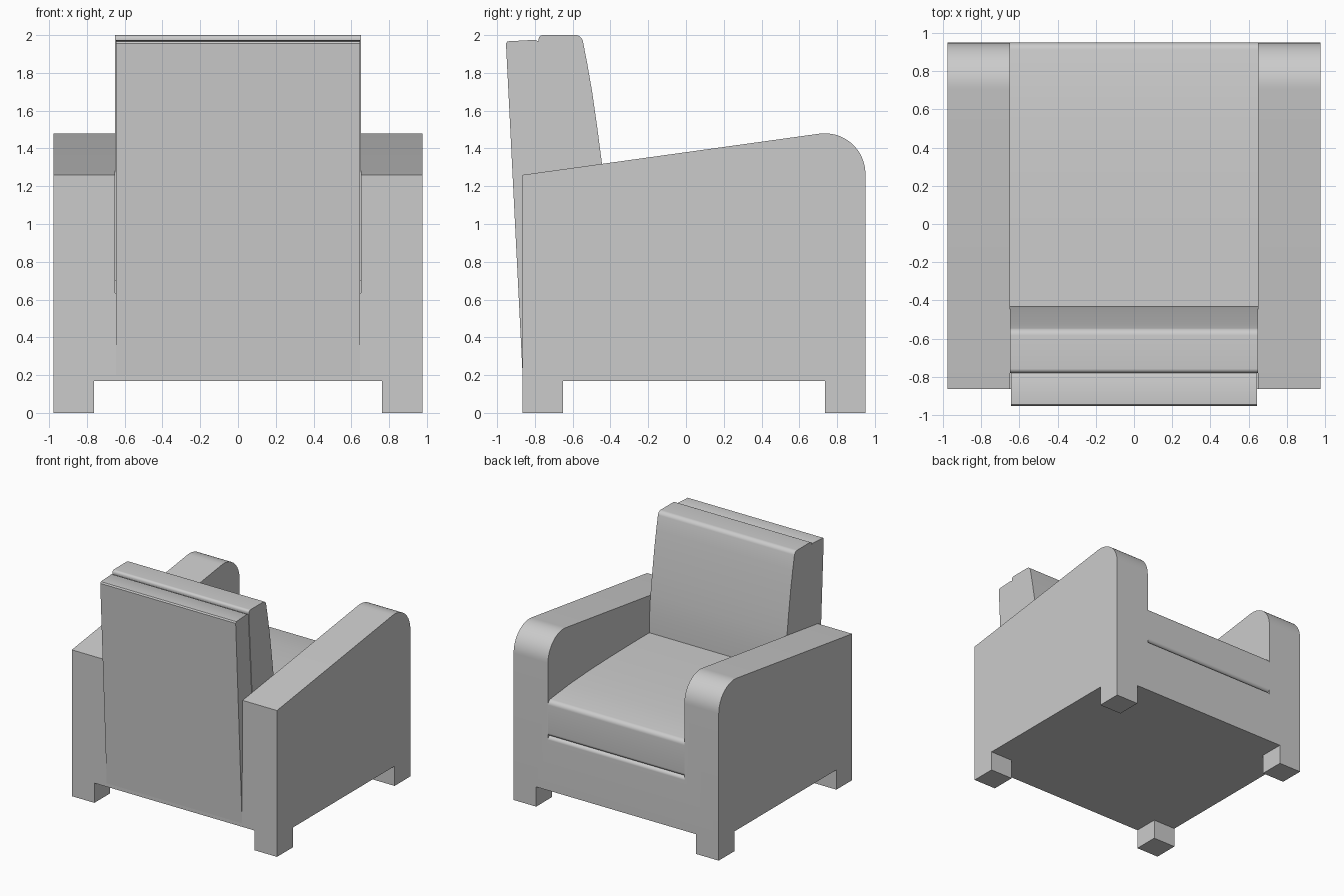
import bpy
import bmesh
from math import sin, cos, radians

if "Cube" in bpy.data.objects:
    bpy.data.objects.remove(bpy.data.objects["Cube"], do_unlink=True)

# Single upholstery colour
grey = bpy.data.materials.new("soft grey")
grey.use_nodes = True
colour = (0.6, 0.6, 0.6, 1)
grey.diffuse_color = colour
grey.node_tree.nodes["Principled BSDF"].inputs["Base Color"].default_value = colour

ARM_IN, ARM_OUT = 0.65, 0.977
BACK, FRONT = -0.865, 0.95
FLOOR, LEG = 0.17, 0.215


def arc(cy, cz, r, start, end, steps=8):
    """Points of a circular arc in the side plane."""
    angles = [radians(start + (end - start) * i / steps) for i in range(steps + 1)]
    return [(cy + r * cos(a), cz + r * sin(a)) for a in angles]


def extrude_profile(name, profile, x0, x1):
    """Extrude a side profile (y, z) from x0 to x1."""
    bm = bmesh.new()
    face = bm.faces.new([bm.verts.new((x0, y, z)) for y, z in profile])
    out = bmesh.ops.extrude_face_region(bm, geom=[face])
    moved = [v for v in out["geom"] if isinstance(v, bmesh.types.BMVert)]
    bmesh.ops.translate(bm, verts=moved, vec=(x1 - x0, 0, 0))
    bmesh.ops.recalc_face_normals(bm, faces=bm.faces)
    mesh = bpy.data.meshes.new(name)
    bm.to_mesh(mesh)
    bm.free()
    obj = bpy.data.objects.new(name, mesh)
    bpy.context.collection.objects.link(obj)
    mesh.materials.append(grey)
    return obj


def select_only(obj):
    bpy.ops.object.select_all(action="DESELECT")
    obj.select_set(True)
    bpy.context.view_layer.objects.active = obj


def smooth(obj):
    select_only(obj)
    bpy.ops.object.shade_smooth_by_angle(angle=radians(30))


# Seat base with a rounded upper front edge
base = extrude_profile(
    "chair_body",
    [(BACK, FLOOR), (FRONT, FLOOR)] + arc(FRONT - 0.03, 0.605, 0.03, 0, 90)
    + [(BACK, 0.635)], -ARM_IN, ARM_IN)

# Sloping arms with a rounded front, and square legs
arm_profile = ([(BACK, FLOOR), (FRONT, FLOOR)]
               + arc(FRONT - 0.215, 1.265, 0.215, 0, 97.5, 16) + [(BACK, 1.26)])
parts = []
for side, s in (("left", 1), ("right", -1)):
    parts.append(extrude_profile(side + "_arm", arm_profile, s * ARM_IN, s * ARM_OUT))
    for end, y in (("back", BACK), ("front", FRONT - LEG)):
        square = [(y, 0), (y + LEG, 0), (y + LEG, FLOOR), (y, FLOOR)]
        parts.append(extrude_profile(f"{side}_{end}_leg", square,
                                     s * (ARM_OUT - LEG), s * ARM_OUT))

# Fuse arms and legs into the body
for part in parts:
    mod = base.modifiers.new("fuse", "BOOLEAN")
    mod.operation = "UNION"
    mod.solver = "EXACT"
    mod.object = part
    select_only(base)
    bpy.ops.object.modifier_apply(modifier=mod.name)
    bpy.data.objects.remove(part, do_unlink=True)
smooth(base)

# Seat cushion, gently domed with rounded front edges
seat = extrude_profile(
    "seat_cushion",
    [(-0.6, 0.635)] + arc(FRONT - 0.03, 0.665, 0.03, -90, 0)
    + arc(FRONT - 0.04, 0.905, 0.04, 0, 82)
    + [(0.65, 0.973), (0.38, 0.988), (0.1, 0.996), (-0.2, 1.0), (-0.6, 1.0)],
    -ARM_IN, ARM_IN)
smooth(seat)

# Leaning back frame
frame = extrude_profile(
    "back_frame",
    [(BACK, 0.2), (-0.953, 1.955), (-0.945, 1.967), (-0.8, 1.975),
     (-0.785, 1.968), (-0.75, 1.96), (-0.68, 0.2)], -0.645, 0.645)
smooth(frame)

# Back cushion with a curved front and rounded top edges
back = extrude_profile(
    "back_cushion",
    [(-0.7, 0.7), (-0.78, 1.955)] + arc(-0.758, 1.978, 0.022, 180, 90)
    + arc(-0.585, 1.96, 0.04, 90, 15)
    + [(-0.523, 1.85), (-0.497, 1.7), (-0.471, 1.52), (-0.445, 1.32),
       (-0.433, 1.15), (-0.43, 1.0), (-0.43, 0.7)], -ARM_IN, ARM_IN)
smooth(back)
